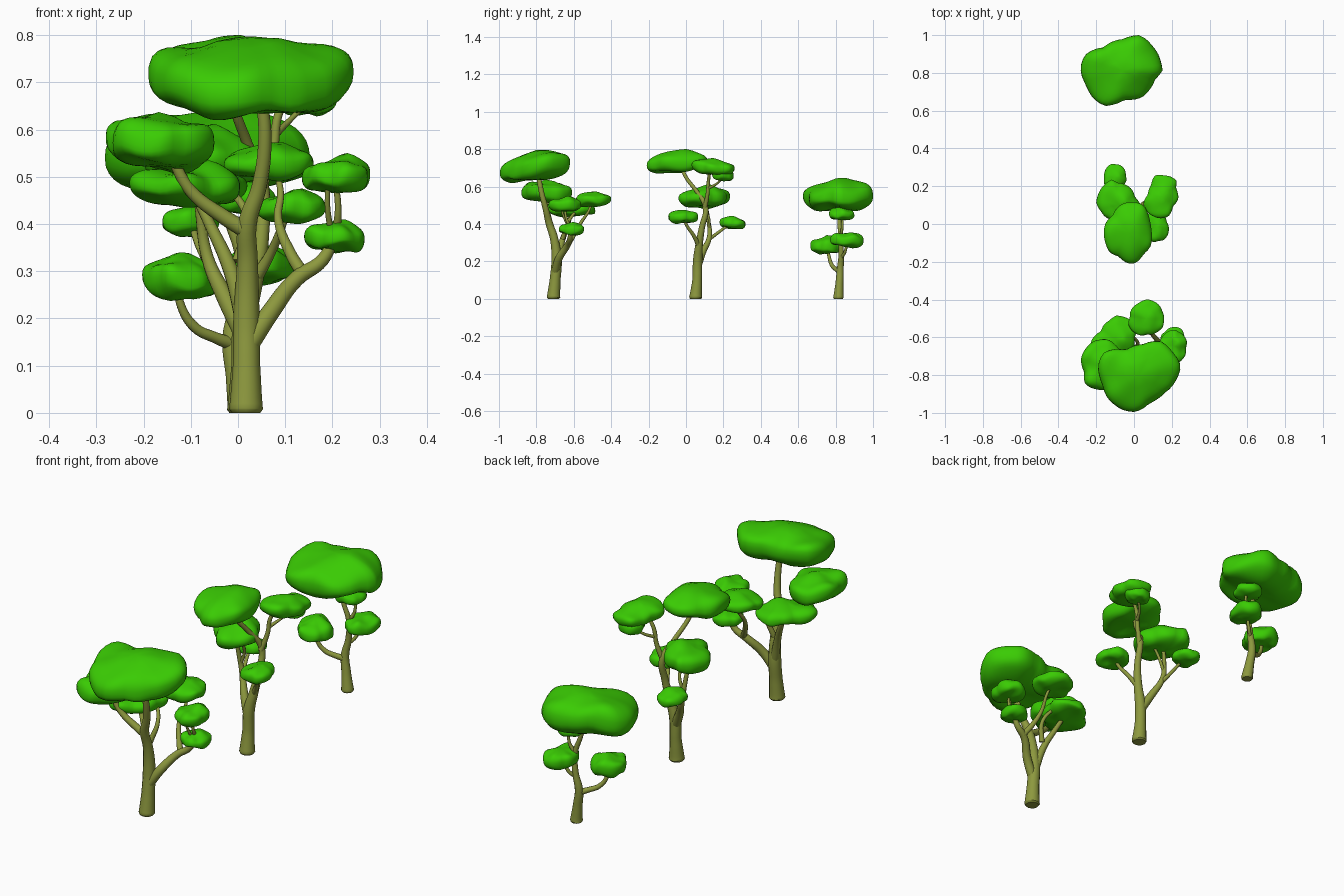
import bpy, bmesh, math
from mathutils import Vector, noise


def material(name, rgb):
    m = bpy.data.materials.new(name)
    m.diffuse_color = (*rgb, 1)
    return m


LEAF = material("leaf green", (0.042, 0.60, 0.001))
BARK = material("olive bark", (0.265, 0.315, 0.048))

# Plan outlines of the leaf pads, normalised later to each pad's box
BIG_C = [(40, 0), (37, 15), (29, 25), (16, 35), (0, 31), (-18, 22), (-38, 15), (-42, 4),
         (-37, -13), (-31, -25), (-16, -34), (2, -29), (20, -26), (32, -8)]
BIG_A = [(42, 4), (41, 14), (34, 26), (25, 36), (4, 32), (-14, 27), (-38, 22), (-42, 8),
         (-37, -12), (-28, -27), (-18, -36), (-5, -38), (10, -30), (28, -18)]
SMALL = [(39, 0), (36, 18), (26, 32), (8, 38), (-14, 34), (-27, 22), (-38, 14), (-40, -4),
         (-32, -22), (-18, -29), (-6, -37), (14, -36), (26, -25), (36, -14)]


def outline_radius(pts, a):
    """Closed radial interpolation of an outline."""
    pol = sorted((math.atan2(y, x) % math.tau, math.hypot(x, y)) for x, y in pts)
    n = len(pol)
    a %= math.tau
    for i in range(n):
        a0, r0 = pol[i]
        a1, r1 = pol[(i + 1) % n]
        span = (a1 - a0) % math.tau
        t = ((a - a0) % math.tau) / span
        if t <= 1:
            return r0 + (r1 - r0) * t
    return pol[0][1]


def leaf_pad(name, box, outline=SMALL, turn=0, tilt=(0, 0), seed=0, grow=0.0):
    """Lumpy flattened cushion filling box = x0, x1, y0, y1, z0, z1."""
    N, M = 44, 18
    rows = []
    for j in range(M + 1):
        s = -math.pi / 2 + math.pi * j / M
        c, sn = max(math.cos(s), 0), math.sin(s)
        rad = c ** 0.62
        zz = math.copysign(abs(sn) ** 0.8, sn)
        row = []
        for i in range(1 if j in (0, M) else N):
            a = math.tau * i / N
            r = outline_radius(outline, a) / 40 * rad
            p = Vector((r * math.cos(a + turn), r * math.sin(a + turn), zz))
            lump = noise.noise(Vector((p.x * 1.5 + seed * 3.7, p.y * 1.5, zz * 0.5)))
            p.x *= 1 + 0.07 * lump
            p.y *= 1 + 0.07 * lump
            p.z = p.z * (1 + grow * p.y) + 0.38 * lump + tilt[0] * p.x + tilt[1] * p.y
            if zz > 0:      # soft crown
                p.z += 0.4 * zz * math.exp(-6 * ((p.x - .15) ** 2 + (p.y - .1) ** 2))
            row.append(p)
        rows.append(row)
    allp = [p for row in rows for p in row]
    for k in range(3):
        lo, hi = min(p[k] for p in allp), max(p[k] for p in allp)
        b0, b1 = box[2 * k], box[2 * k + 1]
        for p in allp:
            p[k] = b0 + (p[k] - lo) / (hi - lo) * (b1 - b0)
    bm = bmesh.new()
    v = [[bm.verts.new(p) for p in row] for row in rows]
    for i in range(N):
        k = (i + 1) % N
        bm.faces.new((v[0][0], v[1][k], v[1][i]))
        bm.faces.new((v[M][0], v[M - 1][i], v[M - 1][k]))
        for j in range(1, M - 1):
            bm.faces.new((v[j][i], v[j][k], v[j + 1][k], v[j + 1][i]))
    for f in bm.faces:
        f.smooth = True
    me = bpy.data.meshes.new(name)
    bm.to_mesh(me)
    bm.free()
    me.materials.append(LEAF)
    bpy.context.collection.objects.link(bpy.data.objects.new(name, me))


def wood(name, limbs):
    """Tapered tubes through points (x, y, z, radius)."""
    cu = bpy.data.curves.new(name, 'CURVE')
    cu.dimensions = '3D'
    cu.bevel_depth = 1
    cu.bevel_resolution = 4
    cu.resolution_u = 6
    cu.use_fill_caps = True
    for limb in limbs:
        sp = cu.splines.new('BEZIER')
        sp.bezier_points.add(len(limb) - 1)
        for bp, (x, y, z, r) in zip(sp.bezier_points, limb):
            bp.co = (x, y, z)
            bp.radius = r
            bp.handle_left_type = bp.handle_right_type = 'AUTO'
        sp.use_smooth = True
    cu.materials.append(BARK)
    ob = bpy.data.objects.new(name, cu)
    bpy.context.collection.objects.link(ob)
    bpy.ops.object.select_all(action='DESELECT')
    ob.select_set(True)
    bpy.context.view_layer.objects.active = ob
    bpy.ops.object.convert(target='MESH')
    bpy.ops.object.shade_smooth_by_angle(angle=math.radians(50))


# Front tree
wood("front_tree_wood", [
    [(.017, -.708, 0, .030), (.017, -.708, .008, .036), (.018, -.70, .1, .029), (.018, -.692, .2, .028),
     (.02, -.705, .32, .022), (.02, -.73, .40, .020), (.045, -.75, .48, .016), (.057, -.775, .58, .014),
     (.05, -.79, .67, .012)],
    [(.02, -.725, .385, .018), (-.03, -.73, .415, .016), (-.10, -.74, .47, .013), (-.14, -.75, .54, .011)],
    [(.017, -.69, .18, .02), (-.015, -.665, .30, .016), (-.06, -.63, .40, .012), (-.10, -.61, .48, .009)],
    [(.0, -.66, .32, .013), (.02, -.63, .41, .009), (-.02, -.58, .48, .007)],
    [(.02, -.70, .14, .022), (.07, -.68, .215, .020), (.125, -.635, .285, .017), (.18, -.62, .325, .014),
     (.205, -.62, .38, .010), (.212, -.64, .43, .007), (.205, -.65, .50, .006)],
    [(.14, -.63, .29, .014), (.11, -.60, .34, .012), (.085, -.56, .41, .009), (.09, -.52, .47, .007),
     (.075, -.50, .53, .006)],
    [(.20, -.62, .37, .007), (.19, -.65, .43, .006), (.19, -.67, .49, .005)],
])
leaf_pad("front_tree_crown", (-.19, .245, -.995, -.62, .62, .797), BIG_A, 0, (0, .4), 1)
leaf_pad("front_tree_left_pad", (-.28, -.05, -.88, -.61, .505, .637), SMALL, 1.0, (-.15, -.1), 2)
leaf_pad("front_tree_back_left_pad", (-.23, .02, -.75, -.485, .435, .535), BIG_C, .4, (0, 0), 3)
leaf_pad("front_tree_back_pad", (-.03, .16, -.59, -.40, .49, .573), SMALL, .6, (0, .1), 4)
leaf_pad("front_tree_right_pad", (.135, .28, -.735, -.56, .465, .55), SMALL, 2.0, (.1, 0), 5)
leaf_pad("front_tree_low_pad", (.14, .268, -.68, -.545, .338, .41), SMALL, 0, (-.1, 0), 6)

# Middle tree
wood("middle_tree_wood", [
    [(.012, .052, 0, .030), (.012, .052, .008, .035), (.012, .06, .1, .026), (.015, .062, .2, .025),
     (.035, .07, .29, .020), (.05, .085, .38, .016), (.05, .105, .49, .014), (.02, .06, .57, .011),
     (-.01, .0, .65, .010), (-.03, -.03, .72, .008)],
    [(.05, .10, .48, .013), (.075, .115, .56, .010), (.085, .12, .63, .009), (.12, .13, .70, .007)],
    [(.08, .118, .59, .008), (.11, .17, .62, .006), (.15, .20, .66, .005)],
    [(.035, .07, .28, .014), (.07, .04, .34, .010), (.095, .0, .40, .008), (.11, -.01, .44, .006)],
    [(.012, .06, .17, .022), (-.03, .09, .25, .018), (-.065, .125, .33, .013), (-.08, .12, .42, .010),
     (-.09, .10, .53, .008)],
    [(-.065, .125, .32, .010), (-.085, .18, .36, .008), (-.10, .24, .405, .006)],
    [(-.075, .125, .37, .008), (-.05, .12, .44, .007), (-.05, .08, .52, .006)],
])
leaf_pad("middle_tree_crown", (-.16, .095, -.21, .115, .67, .80), SMALL, 0, (0, .25), 7)
leaf_pad("middle_tree_right_pad", (.05, .235, .03, .26, .66, .753), BIG_C, .8, (0, -.3), 8)
leaf_pad("middle_tree_small_right_pad", (.09, .21, .14, .255, .628, .70), SMALL, 1.2, (0, 0), 9)
leaf_pad("middle_tree_left_pad", (-.20, .04, -.04, .235, .48, .612), BIG_C, 1.9, (0, 0), 10)
leaf_pad("middle_tree_low_right_pad", (.04, .185, -.095, .065, .40, .475), SMALL, 2.5, (.15, 0), 11)
leaf_pad("middle_tree_low_back_pad", (-.16, -.04, .18, .318, .372, .443), SMALL, .9, (0, -.1), 12)

# Back tree
wood("back_tree_wood", [
    [(.005, .815, 0, .024), (.005, .815, .007, .028), (-.005, .82, .08, .021), (-.015, .825, .16, .018),
     (0, .83, .24, .014), (.005, .825, .33, .012), (-.02, .82, .41, .010), (-.05, .815, .53, .009)],
    [(-.01, .825, .145, .015), (-.05, .80, .160, .012), (-.09, .78, .180, .011),
     (-.12, .765, .225, .009), (-.13, .755, .29, .007)],
    [(0, .83, .22, .009), (.025, .85, .25, .008), (.045, .86, .31, .006)],
    [(.005, .826, .33, .009), (.03, .835, .38, .007), (.025, .835, .45, .006)],
])
leaf_pad("back_tree_crown", (-.282, .152, .625, 1.0, .468, .647), BIG_C, 0, (0, .2), 13, .3)
leaf_pad("back_tree_mid_pad", (-.06, .08, .765, .90, .42, .49), SMALL, .5, (0, 0), 14)
leaf_pad("back_tree_left_pad", (-.203, -.04, .665, .84, .237, .34), SMALL, 1.6, (-.2, 0), 15)
leaf_pad("back_tree_right_pad", (-.02, .12, .77, .95, .27, .355), SMALL, 0, (0, -.1), 16)
